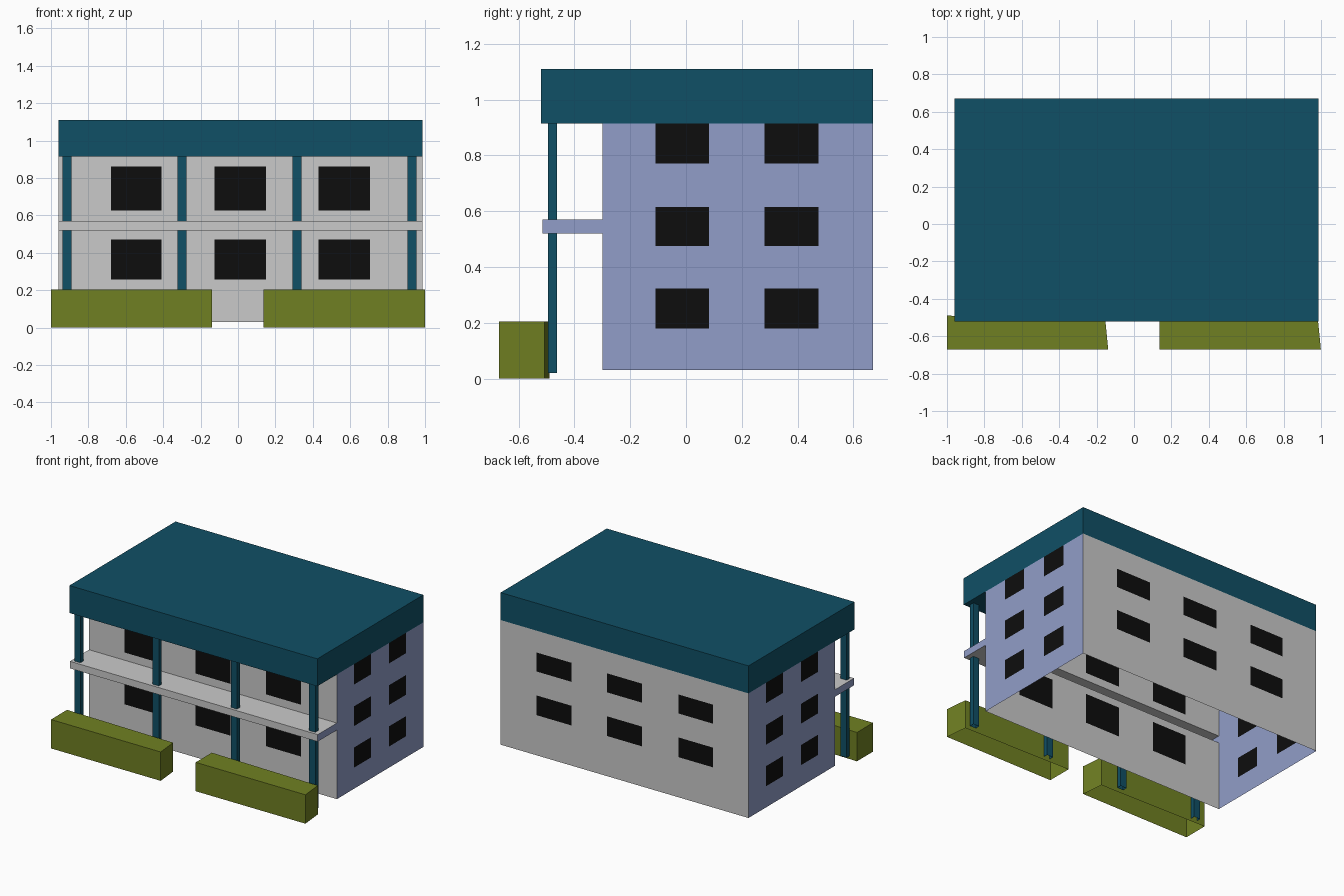
import bpy, bmesh
from mathutils import Vector

if "Cube" in bpy.data.objects:
    bpy.data.objects.remove(bpy.data.objects["Cube"])


def material(name, rgb):
    m = bpy.data.materials.new(name)
    m.diffuse_color = (*rgb, 1)
    m.use_nodes = True
    m.node_tree.nodes["Principled BSDF"].inputs["Base Color"].default_value = m.diffuse_color
    return m


TEAL = material("dark teal", (0.005, 0.08, 0.133))
GREEN = material("hedge green", (0.162, 0.216, 0.016))
GREY = material("wall grey", (0.59, 0.59, 0.59))
LAVENDER = material("side lavender", (0.283, 0.337, 0.58))
BLACK = material("window black", (0.004, 0.004, 0.004))

X0, X1 = -0.96, 0.987      # building ends
BACK, WALL = 0.67, -0.30   # back and front wall
EAVE, TOP = 0.915, 1.11


def finish(bm, name, mats):
    me = bpy.data.meshes.new(name)
    bm.to_mesh(me)
    bm.free()
    for m in mats:
        me.materials.append(m)
    ob = bpy.data.objects.new(name, me)
    bpy.context.collection.objects.link(ob)
    return ob


def prism(name, outline, z0, z1, mat, cap_top=True):
    """Upright shell over a counter-clockwise outline, open below."""
    bm = bmesh.new()
    lo = [bm.verts.new((x, y, z0)) for x, y in outline]
    hi = [bm.verts.new((x, y, z1)) for x, y in outline]
    n = len(outline)
    for i in range(n):
        j = (i + 1) % n
        bm.faces.new((lo[i], lo[j], hi[j], hi[i]))
    if cap_top:
        bm.faces.new(hi)
    return finish(bm, name, [mat])


def rect(x0, y0, x1, y1):
    return [(x0, y0), (x1, y0), (x1, y1), (x0, y1)]


# Walls and balcony: side profile stretched along x, open below and above
profile = [(WALL, 0.03), (BACK, 0.03), (BACK, EAVE), (WALL, EAVE),
           (WALL, 0.57), (-0.515, 0.57), (-0.515, 0.52), (WALL, 0.52)]
bm = bmesh.new()
left = [bm.verts.new((X0, y, z)) for y, z in profile]
right = [bm.verts.new((X1, y, z)) for y, z in profile]
bm.faces.new(right)
bm.faces.new(left[::-1])
for i in range(len(profile)):
    if i in (0, 2):        # open bottom and top
        continue
    j = (i + 1) % len(profile)
    bm.faces.new((right[i], left[i], left[j], right[j]))

# Windows: cut the walls along the window edges, then colour by rule
win_x = [(-0.68, -0.41), (-0.125, 0.15), (0.43, 0.705)]
win_y = [(-0.11, 0.083), (0.282, 0.475)]
front_z = [(0.257, 0.47), (0.625, 0.862)]
back_z = [(0.315, 0.455), (0.625, 0.76)]
side_z = [(0.18, 0.323), (0.475, 0.615), (0.77, EAVE)]


def cut(test, axis, spans):
    for value in (v for s in spans for v in s):
        if axis == 2 and value >= EAVE:
            continue
        faces = [f for f in bm.faces if test(f)]
        geom = set(faces)
        for f in faces:
            geom.update(f.edges)
            geom.update(f.verts)
        co, no = Vector((0, 0, 0)), Vector((0, 0, 0))
        co[axis], no[axis] = value, 1
        bmesh.ops.bisect_plane(bm, geom=list(geom), plane_co=co, plane_no=no)
        bm.normal_update()


def is_side(f):
    return abs(f.normal.x) > 0.5


def is_front(f):
    return f.normal.y < -0.5 and f.calc_center_median().y > -0.4


def is_back(f):
    return f.normal.y > 0.5


def inside(v, spans):
    return any(a < v < b for a, b in spans)


bm.normal_update()
for test, axis, across, up in ((is_front, 0, win_x, front_z),
                               (is_back, 0, win_x, back_z),
                               (is_side, 1, win_y, side_z)):
    cut(test, axis, across)
    cut(test, 2, up)
    for f in bm.faces:
        if test(f):
            c = f.calc_center_median()
            base = 1 if test is is_side else 0
            window = inside(c[axis], across) and inside(c.z, up)
            f.material_index = 2 if window else base
finish(bm, "walls_and_balcony", [GREY, LAVENDER, BLACK])

# Flat roof block, with a soffit over the porch
prism("roof", rect(X0, -0.52, X1, BACK), EAVE, TOP, TEAL)
bm = bmesh.new()
bm.faces.new([bm.verts.new((x, y, EAVE))
              for x, y in rect(X0, -0.52, X1, WALL)[::-1]])
finish(bm, "porch_soffit", [TEAL])

# Porch columns
for i in range(4):
    x = -0.915 + i * 0.615
    prism(f"column_{i + 1}", rect(x - 0.024, -0.495, x + 0.024, -0.462),
          0.02, EAVE, TEAL, cap_top=False)

# Hedges either side of the entrance, slightly skewed in plan
for name, dx in (("left_hedge", 0), ("right_hedge", 1.137)):
    prism(name, [(-1 + dx, -0.67), (-0.138 + dx, -0.67),
                 (-0.154 + dx, -0.508), (-1 + dx, -0.49)], 0, 0.205, GREEN)
